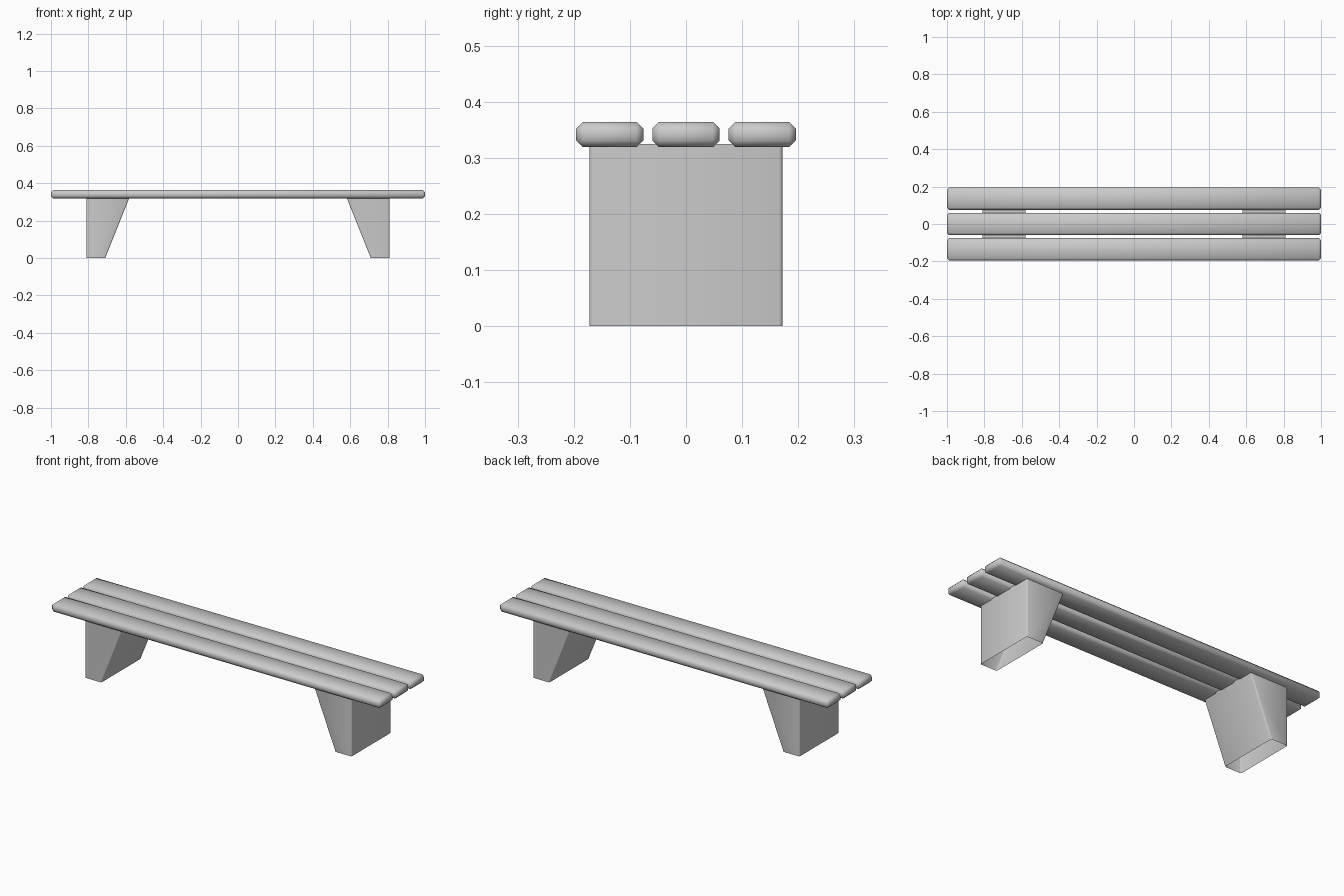
import bpy, bmesh

if "Cube" in bpy.data.objects:
    bpy.data.objects.remove(bpy.data.objects["Cube"])


def finish(name, bm, smooth_angle):
    bmesh.ops.recalc_face_normals(bm, faces=bm.faces)
    mesh = bpy.data.meshes.new(name)
    bm.to_mesh(mesh)
    bm.free()
    obj = bpy.data.objects.new(name, mesh)
    bpy.context.collection.objects.link(obj)
    bpy.ops.object.select_all(action='DESELECT')
    obj.select_set(True)
    bpy.context.view_layer.objects.active = obj
    bpy.ops.object.shade_smooth_by_angle(angle=smooth_angle)
    return obj


def slat(name, y):
    # long board with chamfered edges
    bm = bmesh.new()
    bmesh.ops.create_cube(bm, size=1)
    for v in bm.verts:
        v.co = (v.co.x * 2, v.co.y * 0.12 + y, v.co.z * 0.045 + 0.3415)
    bmesh.ops.bevel(bm, geom=bm.edges[:], offset=0.012, segments=1,
                    affect='EDGES', profile=0.5)
    finish(name, bm, 1.2)


def leg(name, side):
    # tapered block: upright outside, sloping inside
    bm = bmesh.new()
    profile = [(0.81, 0), (0.81, 0.325), (0.58, 0.325), (0.71, 0)]
    face = bm.faces.new([bm.verts.new((side * x, -0.172, z)) for x, z in profile])
    ext = bmesh.ops.extrude_face_region(bm, geom=[face], use_keep_orig=True)
    moved = [g for g in ext["geom"] if isinstance(g, bmesh.types.BMVert)]
    bmesh.ops.translate(bm, verts=moved, vec=(0, 0.344, 0))
    bmesh.ops.recalc_face_normals(bm, faces=bm.faces)
    # softened upright edges
    upright = [e for e in bm.edges if abs(e.verts[0].co.z - e.verts[1].co.z) > 0.1]
    bmesh.ops.bevel(bm, geom=upright, offset=0.006, segments=2,
                    affect='EDGES', profile=0.5)
    # hollow underneath
    bmesh.ops.recalc_face_normals(bm, faces=bm.faces)
    under = [f for f in bm.faces if all(v.co.z < 0.001 for v in f.verts)]
    bmesh.ops.delete(bm, geom=under, context='FACES')
    finish(name, bm, 1.0)


for label, y in (("front", -0.136), ("middle", 0), ("back", 0.136)):
    slat(label + "_seat_slat", y)

for label, side in (("left", -1), ("right", 1)):
    leg(label + "_leg", side)
